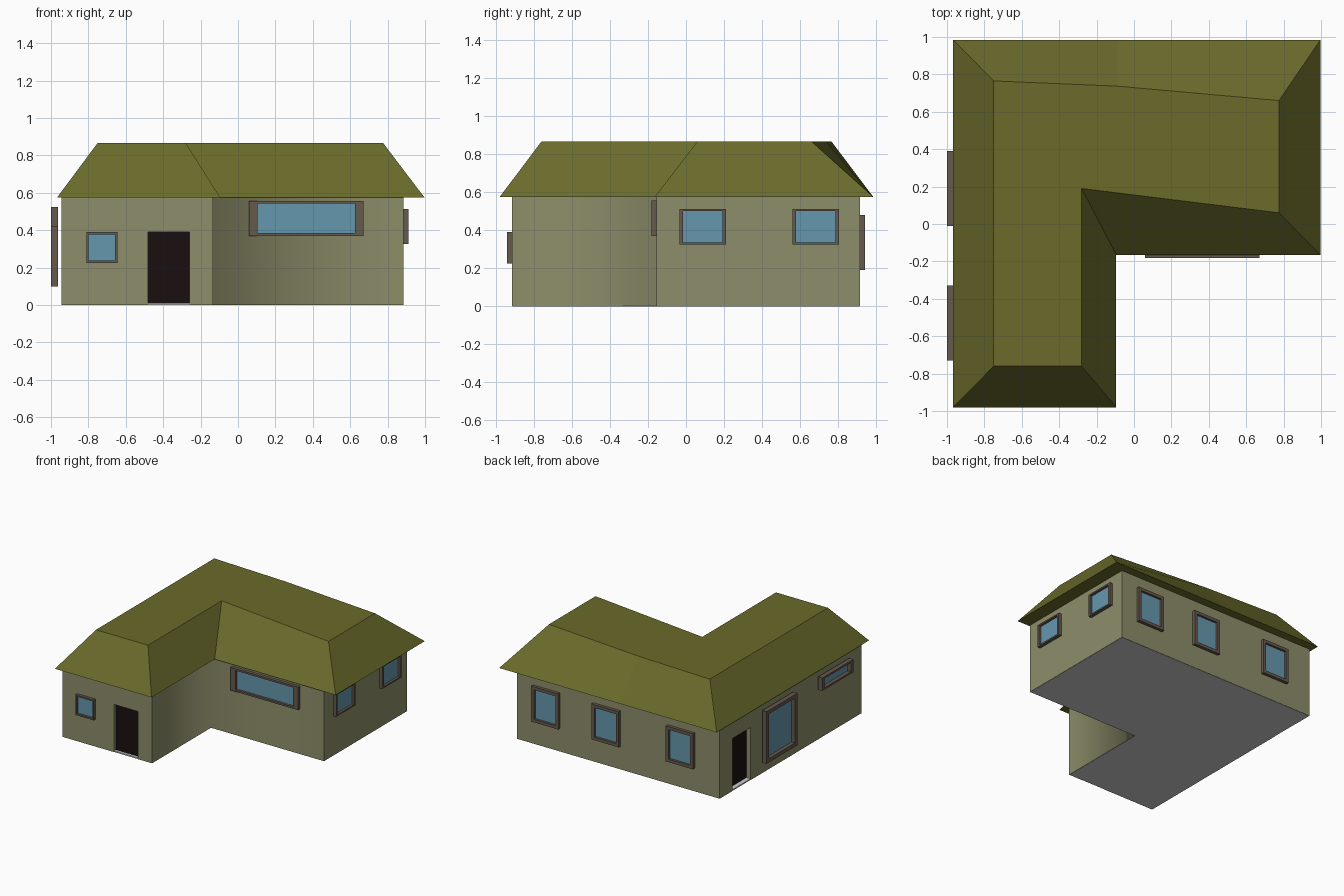
import bpy, bmesh

if "Cube" in bpy.data.objects:
    bpy.data.objects.remove(bpy.data.objects["Cube"])


def material(name, rgb):
    m = bpy.data.materials.new(name)
    m.diffuse_color = (*rgb, 1)
    m.use_nodes = True
    m.node_tree.nodes["Principled BSDF"].inputs["Base Color"].default_value = m.diffuse_color
    return m


WALL = material("wall paint", (0.27, 0.27, 0.145))
ROOF = material("roof olive", (0.145, 0.145, 0.025))
FRAME = material("frame brown", (0.13, 0.10, 0.075))
GLASS = material("glass blue", (0.13, 0.31, 0.42))
DARK = material("dark door", (0.01, 0.005, 0.005))


def finish(name, bm, *mats):
    bmesh.ops.recalc_face_normals(bm, faces=bm.faces)
    me = bpy.data.meshes.new(name)
    bm.to_mesh(me)
    bm.free()
    for m in mats:
        me.materials.append(m)
    ob = bpy.data.objects.new(name, me)
    bpy.context.collection.objects.link(ob)
    return ob


def loft(name, rings, *mats):
    """Closed solid through rings of equal length; last cap uses the last material."""
    bm = bmesh.new()
    rows = [[bm.verts.new(p) for p in r] for r in rings]
    n = len(rows[0])
    for a, b in zip(rows, rows[1:]):
        for i in range(n):
            j = (i + 1) % n
            bm.faces.new((a[i], a[j], b[j], b[i]))
    bm.faces.new(rows[0])
    bm.faces.new(rows[-1]).material_index = max(len(mats) - 1, 0)
    return finish(name, bm, *mats)


def ell(x0, x1, x2, y0, y1, y2, z):
    return [(x, y, z) for x, y in ((x0, y0), (x1, y0), (x1, y1), (x2, y1), (x2, y2), (x0, y2))]


def box(name, x0, x1, y0, y1, z0, z1, *mats):
    ring = [(x0, y0), (x1, y0), (x1, y1), (x0, y1)]
    return loft(name, [[(x, y, z) for x, y in ring] for z in (z0, z1)], *mats)


# L-shaped walls, shaded smooth only across the inner corner
walls = loft("walls", [ell(-0.945, -0.135, 0.885, -0.915, -0.155, 0.915, z) for z in (0.001, 0.577)], WALL)
for e in walls.data.edges:
    mid = [sum(walls.data.vertices[v].co[k] for v in e.vertices) / 2 for k in (0, 1)]
    e.use_edge_sharp = abs(mid[0] + 0.135) > 0.01 or abs(mid[1] + 0.155) > 0.01
for p in walls.data.polygons:
    inner = abs(p.center.x + 0.135) < 0.01 or abs(p.center.y + 0.155) < 0.01
    p.use_smooth = inner and abs(p.normal.z) < 0.5

# Floor slab, which also shows as the door sills
loft("floor", [ell(-0.942, -0.138, 0.882, -0.912, -0.152, 0.912, z) for z in (0, 0.01)])

# Recessed doors: openings cut in the walls with a dark panel behind
for name, hole, panel in (
    ("front_door", (-0.48, -0.26, -1.0, -0.885, -0.1, 0.39), (-0.48, -0.26, -0.89, -0.88, 0.01, 0.39)),
    ("side_door", (-1.1, -0.90, 0.515, 0.75, -0.1, 0.43), (-0.905, -0.895, 0.515, 0.75, 0.01, 0.43)),
):
    cutter = box(name + "_cutter", *hole)
    cutter.hide_render = True
    cutter.display_type = 'WIRE'
    mod = walls.modifiers.new(name, 'BOOLEAN')
    mod.operation = 'DIFFERENCE'
    mod.solver = 'EXACT'
    mod.object = cutter
    box(name, *panel, DARK)

# Hipped roof with flat top and flat soffit
top = ell(-0.75, -0.28, 0.775, -0.76, 0.19, 0.66, 0.867)
top[3] = (0.775, 0.06, 0.867)
top[5] = (-0.75, 0.765, 0.867)
top.insert(5, (-0.09, 0.737, 0.867))
base = ell(-0.967, -0.095, 0.997, -0.98, -0.165, 0.985, 0.575)
base.insert(5, (-0.09, 0.985, 0.575))
loft("roof", [base, top], ROOF)


# Windows: raised frame with recessed glass
def window(name, axis, u0, u1, z0, z1, back, front, bu, bz, recess=0.6):
    def ring(d, iu=0, iz=0):
        pts = [(u0 + iu, z0 + iz), (u1 - iu, z0 + iz), (u1 - iu, z1 - iz), (u0 + iu, z1 - iz)]
        return [(u, d, z) if axis == 'y' else (d, u, z) for u, z in pts]
    deep = front + (back - front) * recess
    loft(name, [ring(back), ring(front), ring(front, bu, bz), ring(deep, bu, bz)], FRAME, GLASS)


window("front_small_window", 'y', -0.81, -0.645, 0.225, 0.39, -0.91, -0.94, 0.012, 0.012)
window("front_long_window", 'y', 0.06, 0.67, 0.37, 0.557, -0.15, -0.182, 0.045, 0.015)
for i, y in enumerate((-0.035, 0.56)):
    window(f"right_window_{i + 1}", 'x', y, y + 0.245, 0.325, 0.513, 0.88, 0.912, 0.018, 0.012)
for i, x in enumerate((0.495, -0.05, -0.72)):
    window(f"back_window_{i + 1}", 'y', x, x + 0.245, 0.19, 0.48, 0.91, 0.94, 0.025, 0.025)
window("left_large_window", 'x', -0.01, 0.39, 0.10, 0.525, -0.962, -1.0, 0.035, 0.03, 0.8)
window("left_slot_window", 'x', -0.73, -0.33, 0.42, 0.525, -0.962, -1.0, 0.03, 0.015, 0.8)
